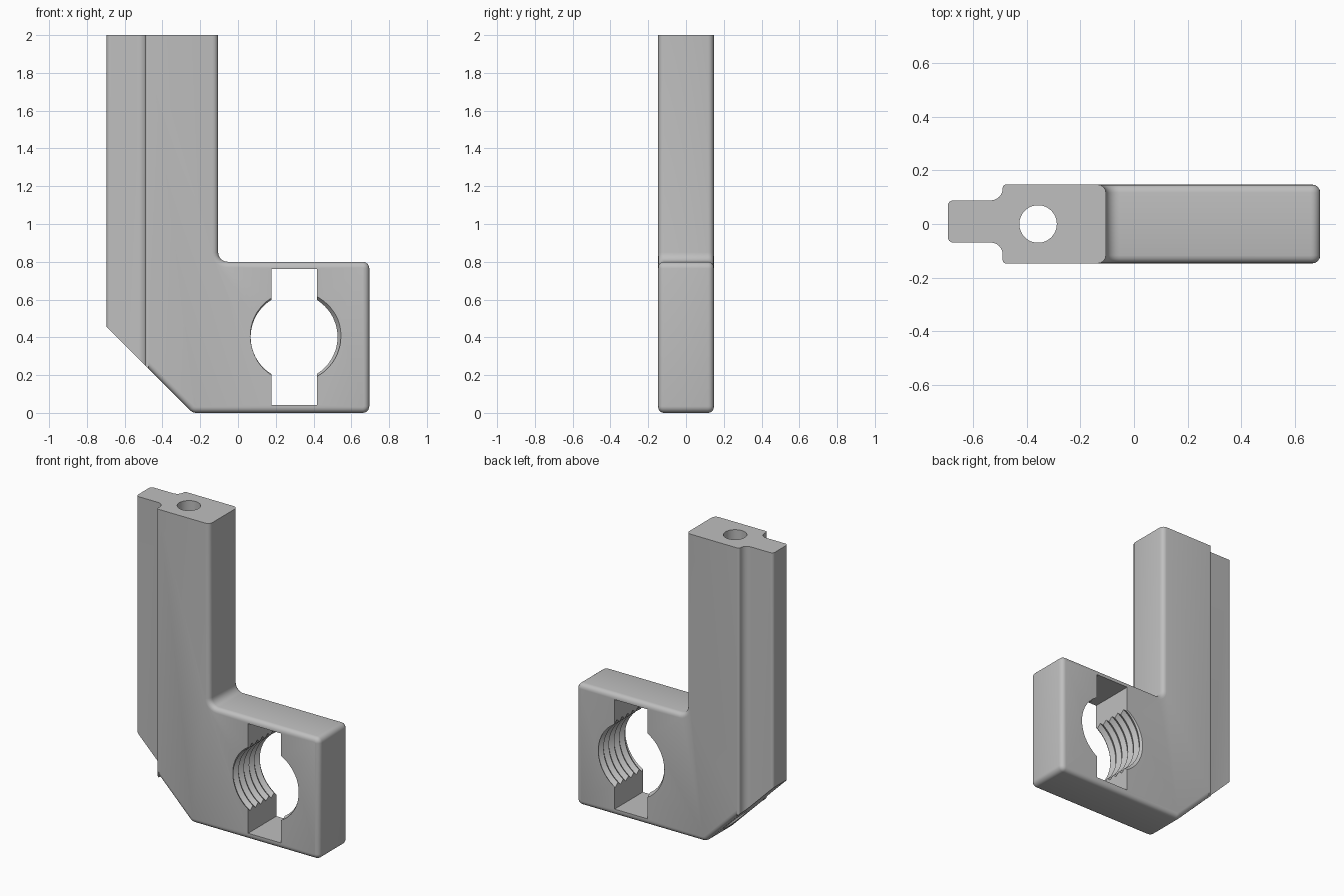
import bpy, bmesh, math
from mathutils import Vector

if "Cube" in bpy.data.objects:
    bpy.data.objects.remove(bpy.data.objects["Cube"])

H = 0.147                      # half thickness
grey = bpy.data.materials.new("light grey")
grey.diffuse_color = (0.52, 0.52, 0.52, 1)
grey.use_nodes = True
grey.node_tree.nodes["Principled BSDF"].inputs["Base Color"].default_value = grey.diffuse_color


def rounded(corners, steps=6):
    """Turn (a, b, radius) corners into an outline with arc corners."""
    out = []
    for k, (a, b, r) in enumerate(corners):
        p = Vector((a, b))
        if r == 0:
            out.append(p)
            continue
        u = (Vector(corners[k - 1][:2]) - p).normalized()
        v = (Vector(corners[(k + 1) % len(corners)][:2]) - p).normalized()
        half = u.angle(v) / 2
        centre = p + (u + v).normalized() * (r / math.sin(half))
        start = p + u * (r / math.tan(half)) - centre
        end = p + v * (r / math.tan(half)) - centre
        sweep = math.pi - 2 * half
        for s in range(steps + 1):
            t = s / steps
            out.append(centre + (start * math.sin((1 - t) * sweep)
                                 + end * math.sin(t * sweep)) / math.sin(sweep)
                       if abs(math.sin(sweep)) > 1e-6 else centre + start)
    return out


def prism(points, place, push):
    bm = bmesh.new()
    face = bm.faces.new([bm.verts.new(place(p)) for p in points])
    ext = bmesh.ops.extrude_face_region(bm, geom=[face])
    bmesh.ops.translate(bm, vec=push,
                        verts=[g for g in ext["geom"] if isinstance(g, bmesh.types.BMVert)])
    bmesh.ops.recalc_face_normals(bm, faces=bm.faces[:])
    return bm


def make(name, bm):
    bmesh.ops.recalc_face_normals(bm, faces=bm.faces[:])
    me = bpy.data.meshes.new(name)
    bm.to_mesh(me)
    bm.free()
    ob = bpy.data.objects.new(name, me)
    me.materials.append(grey)
    bpy.context.collection.objects.link(ob)
    return ob


def combine(target, other, operation):
    mod = target.modifiers.new(operation, "BOOLEAN")
    mod.operation, mod.solver, mod.object = operation, "EXACT", other
    bpy.context.view_layer.objects.active = target
    bpy.ops.object.modifier_apply(modifier=mod.name)
    bpy.data.objects.remove(other)


# L-shaped body with softened rim
LEFT = -0.475
outline = rounded([(LEFT, 2, 0), (LEFT, -0.24 - LEFT, 0), (-0.24, 0, 0.05),
                   (0.695, 0, 0.035), (0.695, 0.8, 0.035),
                   (-0.105, 0.8, 0.05), (-0.105, 2, 0)])
bm = prism(outline, lambda p: (p.x, -H, p.y), (0, 2 * H, 0))


def on_rim(e):
    a, b = (v.co for v in e.verts)
    return (abs(a.y - b.y) < 1e-5 and not (a.z > 1.999 and b.z > 1.999)
            and not (a.x < LEFT + 1e-4 and b.x < LEFT + 1e-4))


bmesh.ops.bevel(bm, geom=[e for e in bm.edges if on_rim(e)], offset=0.03,
                offset_type="OFFSET", segments=4, profile=0.5, affect="EDGES")
body = make("bracket_body", bm)

# Narrow rail along the column, cut by the slanted foot
low, high = -0.069, 0.088
plan = rounded([(-0.695, low, 0.02), (-0.49, low, 0.045), (-0.49, -H, 0.013),
                (LEFT, -H, 0), (LEFT, -0.1, 0), (-0.43, -0.1, 0),
                (-0.43, 0.1, 0), (LEFT, 0.1, 0), (LEFT, H, 0),
                (-0.49, H, 0.013), (-0.49, high, 0.045), (-0.695, high, 0.02)])
bm = prism(plan, lambda p: (p.x, p.y, 0), (0, 0, 2))
cut = bmesh.ops.bisect_plane(bm, geom=bm.verts[:] + bm.edges[:] + bm.faces[:],
                             plane_co=(-0.24, 0, 0), plane_no=(-1, 0, -1), clear_outer=True)
bmesh.ops.holes_fill(bm, edges=[e for e in bm.edges if e.is_boundary], sides=0)
combine(body, make("rail", bm), "UNION")

# Vertical bore through the column
ring = [Vector((-0.358 + 0.07 * math.cos(2 * math.pi * i / 48),
                0.07 * math.sin(2 * math.pi * i / 48))) for i in range(48)]
combine(body, make("bore_cutter", prism(ring, lambda p: (p.x, p.y, -0.2), (0, 0, 2.4))),
        "DIFFERENCE")

# Threaded hole: helical strip alternating between crest and root radius
CX, CZ, N, PITCH = 0.297, 0.402, 64, 0.055
bm = bmesh.new()
rows = 18
grid = []
for j in range(rows):
    r = 0.25 if j % 2 == 0 else 0.23
    grid.append([bm.verts.new((CX + r * math.cos(2 * math.pi * i / N),
                               -H - 2 * PITCH + j * PITCH / 2 - PITCH * i / N + 0.003,
                               CZ + r * math.sin(2 * math.pi * i / N)))
                 for i in range(N + 1)])
for j in range(rows - 1):
    for i in range(N):
        bm.faces.new((grid[j][i], grid[j][i + 1], grid[j + 1][i + 1], grid[j + 1][i]))
bmesh.ops.remove_doubles(bm, verts=bm.verts[:], dist=1e-5)
caps = {s: bm.verts.new((CX, s * 0.3, CZ)) for s in (-1, 1)}
for e in [e for e in bm.edges if e.is_boundary]:
    side = -1 if e.verts[0].co.y < 0 else 1
    bm.faces.new((e.verts[0], e.verts[1], caps[side]))
combine(body, make("thread_cutter", bm), "DIFFERENCE")

# Tall slot crossing the threaded hole
slot = [Vector(p) for p in ((0.177, 0.042), (0.417, 0.042), (0.417, 0.763), (0.177, 0.763))]
combine(body, make("slot_cutter", prism(slot, lambda p: (p.x, -0.3, p.y), (0, 0.6, 0))),
        "DIFFERENCE")

# Smooth the rounded edges, keep the sharp ones
body.select_set(True)
bpy.context.view_layer.objects.active = body
bpy.ops.object.shade_smooth_by_angle(angle=math.radians(30))
